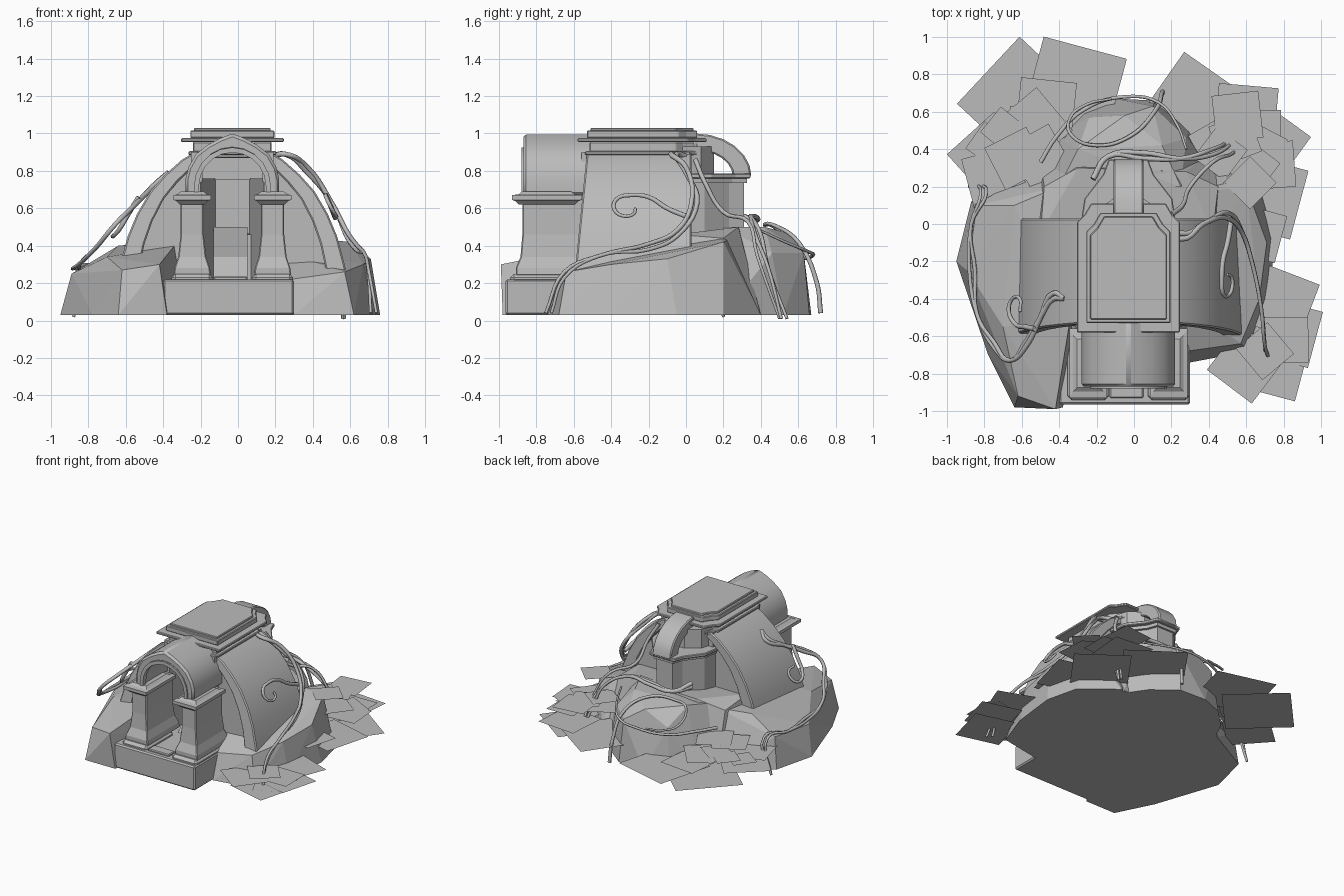
import bpy, bmesh, math, random
from mathutils import Vector

random.seed(4)
old = bpy.data.objects.get("Cube")
if old:
    bpy.data.objects.remove(old)

stone = bpy.data.materials.new("grey stone")
stone.use_nodes = True
stone.diffuse_color = (0.5, 0.5, 0.5, 1)
stone.node_tree.nodes["Principled BSDF"].inputs["Base Color"].default_value = (0.5, 0.5, 0.5, 1)
CX = -0.03  # axis of the building


def finish(name, bm, bevel=0.0, smooth=False):
    bmesh.ops.recalc_face_normals(bm, faces=bm.faces)
    mesh = bpy.data.meshes.new(name)
    bm.to_mesh(mesh)
    bm.free()
    mesh.materials.append(stone)
    obj = bpy.data.objects.new(name, mesh)
    bpy.context.collection.objects.link(obj)
    if bevel:
        mod = obj.modifiers.new("worn_edges", "BEVEL")
        mod.width = bevel
        mod.limit_method = "ANGLE"
    if smooth:
        bpy.ops.object.select_all(action="DESELECT")
        obj.select_set(True)
        bpy.context.view_layer.objects.active = obj
        bpy.ops.object.shade_smooth_by_angle(angle=math.radians(35))
    return obj


def place(p, axis, t):
    q = list(p)
    q.insert("xyz".index(axis), t)
    return q


def prism(name, pts, axis, a, b, bevel=0.0):
    """Extrude a convex 2D outline from a to b along the given axis."""
    bm = bmesh.new()
    low = [bm.verts.new(place(p, axis, a)) for p in pts]
    high = [bm.verts.new(place(p, axis, b)) for p in pts]
    bm.faces.new(low)
    bm.faces.new(high)
    for i in range(len(pts)):
        j = (i + 1) % len(pts)
        bm.faces.new((low[i], low[j], high[j], high[i]))
    return finish(name, bm, bevel)


def band(name, outer, inner, axis, a, b, bevel=0.0):
    """Extrude the strip between two matching open paths."""
    bm = bmesh.new()
    rows = [[bm.verts.new(place(p, axis, t)) for p in path]
            for path, t in ((outer, a), (outer, b), (inner, b), (inner, a))]
    for r in range(4):
        p, q = rows[r], rows[(r + 1) % 4]
        for i in range(len(outer) - 1):
            bm.faces.new((p[i], p[i + 1], q[i + 1], q[i]))
    for end in (0, -1):
        bm.faces.new([row[end] for row in rows])
    return finish(name, bm, bevel, True)


def box(name, x0, x1, y0, y1, z0, z1, bevel=0.006):
    return prism(name, [(x0, y0), (x1, y0), (x1, y1), (x0, y1)], "z", z0, z1, bevel)


def tower(name, x, y, rings, bevel=0.006):
    """Stack rectangular rings of (half width, half depth, height)."""
    bm = bmesh.new()
    loops = [[bm.verts.new((x + sx * hx, y + sy * hy, z))
              for sx, sy in ((-1, -1), (1, -1), (1, 1), (-1, 1))] for hx, hy, z in rings]
    bm.faces.new(loops[0])
    bm.faces.new(loops[-1])
    for lo, hi in zip(loops, loops[1:]):
        for i in range(4):
            j = (i + 1) % 4
            bm.faces.new((lo[i], lo[j], hi[j], hi[i]))
    return finish(name, bm, bevel)


def rock(name, foot, top):
    """Faceted boulder: hull of a ground outline and some upper points."""
    bm = bmesh.new()
    for p in [(x, y, 0.03) for x, y in foot] + top:
        bm.verts.new(p)
    res = bmesh.ops.convex_hull(bm, input=bm.verts)
    bmesh.ops.delete(bm, geom=res["geom_interior"], context="VERTS")
    return finish(name, bm)


def vine(name, pts, radius=0.012):
    curve = bpy.data.curves.new(name, "CURVE")
    curve.dimensions = "3D"
    curve.bevel_depth = radius
    curve.bevel_resolution = 1
    curve.resolution_u = 5
    curve.use_fill_caps = True
    sp = curve.splines.new("BEZIER")
    sp.bezier_points.add(len(pts) - 1)
    for i, (bp, p) in enumerate(zip(sp.bezier_points, pts)):
        bp.co = p
        bp.handle_left_type = bp.handle_right_type = "AUTO"
        bp.radius = 1 - 0.5 * i / len(pts)
    curve.materials.append(stone)
    bpy.context.collection.objects.link(bpy.data.objects.new(name, curve))


# Rocky ground
rock("left_rock",
     [(-.95, -.2), (-.87, .12), (-.5, .32), (-.2, -.1), (-.38, -.98), (-.64, -.98), (-.78, -.7)],
     [(-.89, -.25, .25), (-.84, .1, .27), (-.7, -.55, .34), (-.64, .1, .4),
      (-.34, -.5, .4), (-.4, .2, .42), (-.4, -.8, .32), (-.62, -.92, .27), (-.42, -.99, .3)])
rock("right_rock",
     [(.1, -.6), (.3, -.74), (.62, -.68), (.72, -.4), (.76, -.05), (.7, .2), (.45, .4), (.1, .2)],
     [(.28, -.68, .22), (.57, -.64, .26), (.67, -.4, .3), (.71, -.1, .33),
      (.6, .2, .42), (.5, .22, .43), (.2, .15, .46), (.25, -.4, .36)])
rock("back_rock",
     [(-.55, .2), (-.42, .46), (-.28, .6), (-.1, .67), (.12, .66), (.3, .52), (.52, .2)],
     [(-.4, .2, .46), (-.3, .4, .49), (.25, .2, .5), (.15, .42, .5),
      (-.05, .58, .46), (-.24, .57, .36), (.1, .63, .36), (.28, .46, .36)])
rock("core_rock", [(-.6, -.05), (.5, -.05), (.42, .4), (-.5, .33)],
     [(-.5, -.05, .46), (.42, -.05, .46), (.28, .28, .5), (-.3, .3, .5), (-.48, .2, .42), (.45, .2, .44)])

# Porch platform, step and inner slope
box("platform", -.4, .3, -.965, .1, .03, .22, .01)
box("front_step", -.13, .05, -.93, -.85, .17, .235)
prism("inner_slope", [(-.6, .17), (-.05, .17), (-.05, .5), (-.45, .34)], "x", CX - .1, CX + .08)

# Pillars, capitals and vaulted porch roof
for s, n in ((-1, "right"), (1, "left")):
    px = CX + s * .215
    box(n + "_corner_block", px - .11, px + .11, -.94, -.6, .2, .25, .02)
    tower(n + "_pillar", px, -.71,
          [(.1, .2, .24), (.095, .2, .28), (.075, .175, .34), (.062, .165, .46), (.062, .165, .65)])
    tower(n + "_capital", px, -.745,
          [(.065, .15, .62), (.085, .17, .64), (.1, .185, .645), (.1, .185, .67), (.08, .15, .675), (.06, .13, .69)], 0)
    prism(n + "_inner_wall", [(CX + s * x, y) for x, y in ((.17, -.56), (.22, -.56), (.22, .01), (.09, .01))],
          "z", .2, .76)
    box(n + "_upper_wall", CX + s * .19 - .03, CX + s * .19 + .03, -.56, .02, .74, .9, 0)

outer = [(-.25, .67), (-.25, .76), (-.235, .82), (-.195, .89), (-.13, .94), (-.065, .975), (0, 1.0)]
outer += [(-x, z) for x, z in reversed(outer[:-1])]
inner = [(-.19 * math.cos(math.pi * i / 10), .72 + .19 * math.sin(math.pi * i / 10)) for i in range(11)]
inner = [(-.19, .67)] + inner + [(.19, .67)]
band("porch_vault", [(CX + x, z) for x, z in outer], [(CX + x, z) for x, z in inner], "y", -.87, -.45, .015)
band("arch_rim", [(CX + x * 1.08, .72 + (z - .72) * 1.08) for x, z in inner],
     [(CX + x * .94, .72 + (z - .72) * .94) for x, z in inner], "y", -.88, -.84)

# Flared flanks: outer skirt with recessed infill
skirt = [(.2, .9), (.27, .86), (.36, .78), (.44, .69), (.51, .57), (.56, .45), (.6, .3), (.62, .2)]
for s, n in ((-1, "right"), (1, "left")):
    out = [(CX + s * x, z) for x, z in skirt]
    inn = [(CX + s * (x - .05 - .008 * i), z - .04) for i, (x, z) in enumerate(skirt)]
    shell = band(n + "_flank_skirt", out, inn, "y", -.59, .03, .008)
    for v in shell.data.vertices:  # skirt front leans back towards the top
        if v.co.y < -.3:
            v.co.y += (v.co.z - .3) * .1
    inside = [(CX + s * .17, z) for x, z in inn]
    band(n + "_flank_infill", inn, inside, "y", -.51, -.01)


# Crown: moulded neck, cornice and top slab with notched rear corners
def crown_outline(g):
    half = [(.225 + g, -.53 - g), (.225 + g, -.04 + g), (.185 + g, 0 + g), (.15 + g, .06 + g)]
    return [(CX + x, y) for x, y in half] + [(CX - x, y) for x, y in reversed(half)]


for n, g, z0, z1 in (("crown_neck", -.015, .87, .955), ("crown_lower_moulding", .01, .885, .905),
                     ("crown_cornice", .05, .955, .975), ("crown_slab", 0, .975, 1.015),
                     ("crown_top", -.02, 1.01, 1.03)):
    prism(n, crown_outline(g), "z", z0, z1, .005)


# Rear apse with ledge and quarter-arch buttress
def apse_outline(g):
    half = [(.22 + g, 0), (.2 + g, .1 + g), (.1 + g, .23 + g), (.07 + g, .31 + g)]
    return [(CX + x, y) for x, y in half] + [(CX - x, y) for x, y in reversed(half)]


prism("apse_wall", apse_outline(0), "z", .4, .75)
prism("apse_ledge", apse_outline(.035), "z", .76, .785, .005)
prism("apse_moulding", apse_outline(.015), "z", .735, .761)
prism("apse_drum", [(CX - .19, -.02), (CX + .19, -.02), (CX + .16, .08), (CX + .06, .15),
                    (CX - .06, .15), (CX - .16, .08)], "z", .75, .93)
turns = [i * math.pi / 12 for i in range(7)]
band("rear_buttress", [(.05 + .3 * math.sin(t), .77 + .23 * math.cos(t)) for t in turns],
     [(.05 + .2 * math.sin(t), .77 + .14 * math.cos(t)) for t in turns], "x", CX - .08, CX + .08, .008)

# Vines
vine("right_curl", [(.52, .02, .55), (.5, -.1, .6), (.475, -.2, .66), (.47, -.3, .67), (.475, -.37, .65),
                    (.5, -.385, .6), (.525, -.34, .56), (.52, -.28, .57), (.5, -.27, .6)], .015)
vine("left_curl", [(-.53, -.56, .66), (-.58, -.55, .58), (-.64, -.53, .48), (-.67, -.46, .45),
                   (-.65, -.4, .47), (-.61, -.4, .53), (-.61, -.47, .55)], .015)
for k, d in enumerate((0, .03)):
    vine("right_vine_%d" % k,
         [(.18, -.02 + d, .87), (.25, -.08 + d, .89), (.37, 0, .82 - d), (.5, .03 + d, .63), (.58, -.05, .48 - d),
          (.63, -.2, .41 - d), (.68, -.45, .35), (.7, -.65, .26 - d), (.74 - d, -.75 + d, .04)], .016)
    vine("left_vine_%d" % k,
         [(-.37, -.4, .79), (-.43, -.37 - d, .74), (-.5, -.5, .67), (-.58, -.66 + d, .59), (-.66, -.73, .51),
          (-.75, -.66 + d, .4), (-.84, -.48, .31), (-.88 + d, -.25, .28), (-.87, 0, .28),
          (-.82 + d, .16, .28), (-.88, .2, .02)], .016)
    vine("back_tangle_%d" % k,
         [(-.22, .24, .55 + d), (-.14, .36, .54), (.05, .35 + d, .55), (.25, .35, .55), (.42, .4 - d, .46),
          (.5 + d, .44, .28), (.57, .54 - d, .01)], .016)
vine("buttress_vine", [(.2, .05, .86), (.26, .1, .74), (.3, .2, .58), (.42, .33, .53),
                       (.53, .38, .35), (.56, .5, .01)], .014)
vine("back_loop", [(.16, .72, .04), (.15, .7, .2), (.11, .6, .42), (-.02, .47, .51), (-.2, .42, .51),
                   (-.33, .47, .5), (-.34, .57, .41), (-.25, .64, .37), (-.12, .67, .36)], .013)
vine("back_rim_vine", [(-.5, .33, .34), (-.42, .46, .34), (-.27, .61, .33), (-.05, .68, .35),
                       (.13, .65, .37), (.23, .53, .42), (.28, .4, .48)], .012)

# Leaf cards: x, y, size, turn in degrees, height
cards = [(-.6, .655, .49, 47, .13), (-.32, .72, .46, -15, .15), (-.76, .36, .34, 42, .15), (-.74, .24, .3, 15, .2),
         (-.47, .62, .3, -6, .18), (-.54, .52, .3, 40, .22), (.325, .6, .46, -35, .17), (.6, .58, .32, -5, .2),
         (.66, .42, .41, -36, .11), (.7, .15, .38, -15, .15), (.62, .22, .2, 45, .43), (.48, .42, .28, 30, .3),
         (.66, -.05, .26, -15, .2), (.78, -.42, .33, -21, .14), (.82, -.58, .31, -15, .11),
         (.6, -.75, .3, -37, .15), (.74, -.74, .34, -15, .1), (.7, -.68, .22, 40, .18)]
# smaller upper cards scattered over each bush
for bx, by, count, z in ((-.64, .45, 6, .25), (.6, .4, 7, .3), (.75, -.62, 4, .17)):
    for i in range(count):
        a = i * 2.4
        r = .06 + .02 * i
        cards.append((bx + r * math.cos(a), by + r * math.sin(a), random.uniform(.16, .26),
                      random.uniform(-45, 45), z + random.uniform(-.07, .05)))
for i, (x, y, size, turn, z) in enumerate(cards):
    bm = bmesh.new()
    corners = []
    for k in range(4):
        a = math.radians(turn + 45 + 90 * k)
        corners.append(bm.verts.new(Vector((x, y, z)) + Vector((math.cos(a), math.sin(a), 0)) * size * .7071))
    bm.faces.new(corners)
    finish("leaf_card_%d" % i, bm)
